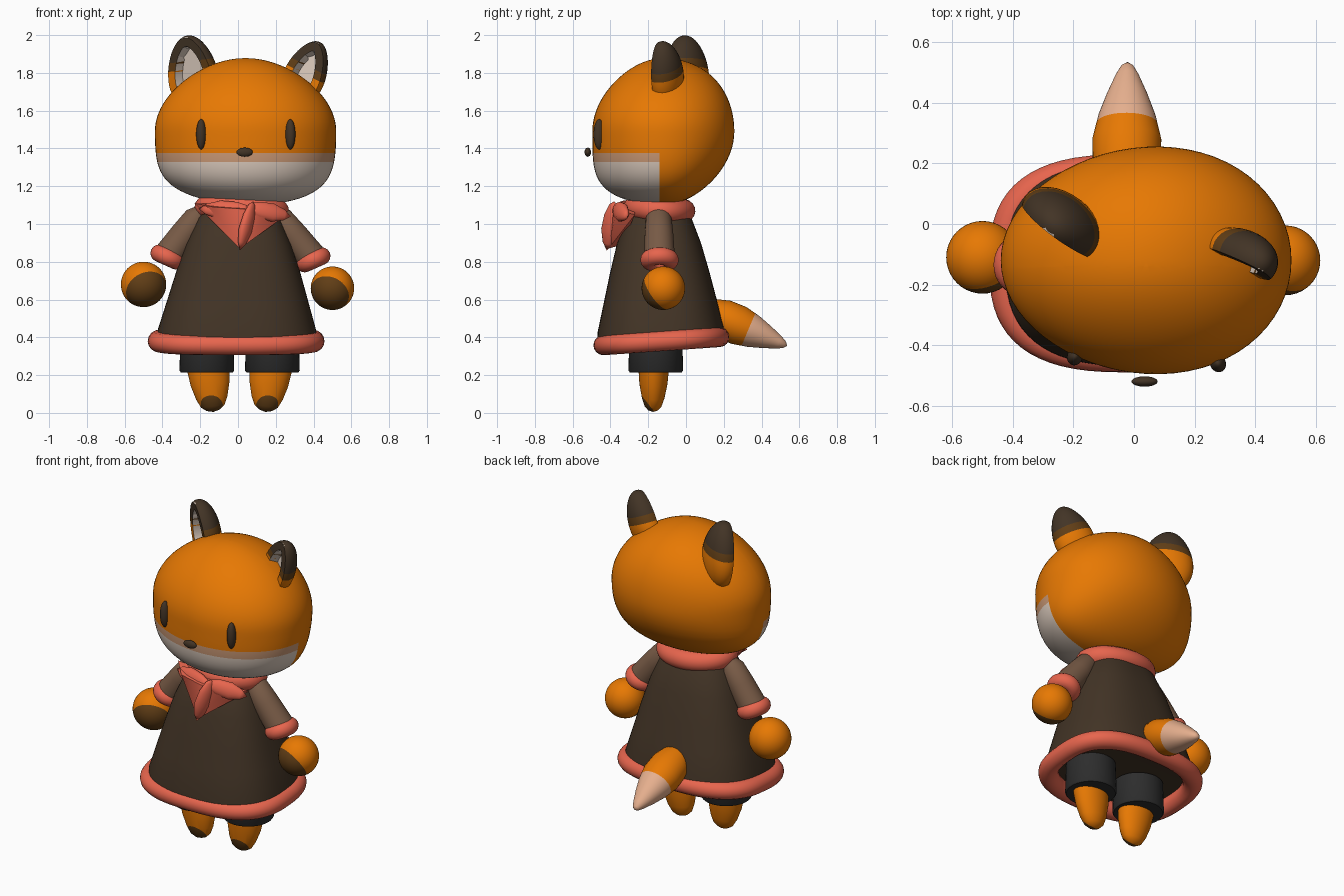
import bpy, bmesh, math
from mathutils import Vector, Matrix

if "Cube" in bpy.data.objects:
    bpy.data.objects.remove(bpy.data.objects["Cube"], do_unlink=True)


def material(name, rgb):
    m = bpy.data.materials.new(name)
    m.use_nodes = True
    m.diffuse_color = (*rgb, 1)
    m.node_tree.nodes["Principled BSDF"].inputs["Base Color"].default_value = (*rgb, 1)
    return m


ORANGE = material("orange_fur", (0.8, 0.19, 0.001))
DARK = material("dark_brown", (0.055, 0.034, 0.019))
SLEEVE = material("sleeve_brown", (0.19, 0.105, 0.062))
CORAL = material("coral", (0.8, 0.13, 0.075))
CHARCOAL = material("charcoal", (0.026, 0.026, 0.026))
CREAM = material("cream", (0.73, 0.61, 0.52))
PINK = material("tail_tan", (0.79, 0.43, 0.27))
PAW = material("paw_brown", (0.12, 0.048, 0.008))
BAND = material("muzzle_tan", (0.6, 0.32, 0.18))
TAU = math.tau


def finish(bm, name, mats, rule=None, cuts=(), angle=40):
    """Cut colour borders, assign materials by rule and link the object."""
    for co, no in cuts:
        bmesh.ops.bisect_plane(bm, geom=bm.verts[:] + bm.edges[:] + bm.faces[:],
                               plane_co=co, plane_no=no, dist=1e-6)
    bmesh.ops.recalc_face_normals(bm, faces=bm.faces[:])
    if rule:
        for f in bm.faces:
            f.material_index = rule(f.calc_center_median())
    mesh = bpy.data.meshes.new(name)
    bm.to_mesh(mesh)
    bm.free()
    for m in mats:
        mesh.materials.append(m)
    ob = bpy.data.objects.new(name, mesh)
    bpy.context.collection.objects.link(ob)
    bpy.ops.object.select_all(action="DESELECT")
    ob.select_set(True)
    bpy.context.view_layer.objects.active = ob
    bpy.ops.object.shade_smooth_by_angle(angle=math.radians(angle))


def skin(bm, loops, closed=False):
    """Bridge equal vertex loops with quads."""
    rows = [[bm.verts.new(p) for p in loop] for loop in loops]
    pairs = list(zip(rows, rows[1:])) + ([(rows[-1], rows[0])] if closed else [])
    for a, b in pairs:
        for i in range(len(a)):
            j = (i + 1) % len(a)
            bm.faces.new((a[i], a[j], b[j], b[i]))
    bmesh.ops.remove_doubles(bm, verts=bm.verts[:], dist=1e-5)


def outline(seg, power):
    """Unit superellipse; power 2 is a circle."""
    turns = [TAU * i / seg for i in range(seg)]
    return [[math.copysign(abs(w) ** (2 / power), w) for w in (math.cos(t), math.sin(t))]
            for t in turns]


def lathe(name, start, end, profile, mats, sy=1, seg=40, power=2, **kw):
    """Profile of (fraction along axis, radius) swept about start-end."""
    start, end = Vector(start), Vector(end)
    axis = end - start
    rot = Vector((0, 0, 1)).rotation_difference(axis)
    loops = [[start + axis * t + rot @ Vector((r * c, r * sy * s, 0))
              for c, s in outline(seg, power)] for t, r in profile]
    bm = bmesh.new()
    skin(bm, loops)
    finish(bm, name, mats, **kw)


def ring(name, centre, rx, ry, tube, axis, mat, seg=64, sides=16, power=2):
    rot = Vector((0, 0, 1)).rotation_difference(Vector(axis))
    loops = [[Vector(centre) + rot @ Vector(((rx + tube * a) * c, (ry + tube * a) * s, tube * b))
              for a, b in outline(sides, 2)] for c, s in outline(seg, power)]
    bm = bmesh.new()
    skin(bm, loops, closed=True)
    finish(bm, name, [mat], angle=60)


def ball(u=40, v=24):
    bm = bmesh.new()
    bmesh.ops.create_uvsphere(bm, u_segments=u, v_segments=v, radius=1)
    return bm


def ellipsoid(name, centre, size, mats, rot=None, **kw):
    bm = ball()
    bm.transform(Matrix.Translation(centre) @ (rot or Matrix()) @ Matrix.Diagonal((*size, 1)))
    finish(bm, name, mats, **kw)


# Head: round crown, full cheeks, receding nape, fuller on its left
bm = ball(64, 48)
for v in bm.verts:
    x, y, z = v.co
    low, high = min(z, 0) ** 2, max(z, 0) ** 2
    wide = 1 + 0.42 * low - 0.13 * high
    deep = 1 + 0.5 * low - 0.15 * high if y < 0 else 1 - 0.15 * low + 0.08 * high
    v.co = (0.04 + 0.48 * x * wide, -0.12 + 0.375 * y * deep * (1 + 0.07 * x),
            1.49 + 0.388 * z - 0.02 * x * low)


def muzzle(p):
    if p.y > -0.14 or p.z > 1.375:
        return 0
    return 1 if p.z < 1.328 else 2


finish(bm, "head", [ORANGE, CREAM, BAND], muzzle,
       [((0, -0.14, 0), (0, 1, 0)), ((0, 0, 1.328), (0, 0, 1)), ((0, 0, 1.375), (0, 0, 1))])

# Face
ellipsoid("nose", (0.035, -0.52, 1.38), (0.043, 0.017, 0.024), [DARK])
for side, x, y in (("right", -0.195, -0.437), ("left", 0.277, -0.46)):
    turn = Matrix.Rotation(x * 1.6, 4, "Z")
    ellipsoid(side + "_eye", (x, y, 1.475), (0.026, 0.03, 0.08), [DARK], turn)


# Ears: scooped half shells with banded tips
def ear(name, centre, size, tip, yaw, roll, pitch):
    bm = ball(32, 24)
    for v in bm.verts:
        v.co.x *= 1 - 0.2 * v.co.z
    bm.transform(Matrix.Diagonal((*size, 1)))
    cut = bmesh.ops.bisect_plane(bm, geom=bm.verts[:] + bm.edges[:] + bm.faces[:],
                                 plane_co=(0, -size[1] * 0.3, 0), plane_no=(0, -1, 0),
                                 clear_outer=True)
    edges = [e for e in cut["geom_cut"] if isinstance(e, bmesh.types.BMEdge)]
    cap = bmesh.ops.edgeloop_fill(bm, edges=edges)["faces"]
    bmesh.ops.recalc_face_normals(bm, faces=bm.faces[:])
    bmesh.ops.inset_region(bm, faces=cap, thickness=0.046)
    wall = bmesh.ops.inset_region(bm, faces=cap, thickness=0.012, depth=-0.05)["faces"]
    for z in (tip, tip - 0.045):
        bmesh.ops.bisect_plane(bm, geom=bm.verts[:] + bm.edges[:] + bm.faces[:],
                               plane_co=(0, 0, z), plane_no=(0, 0, 1))
    scoop = -size[1] * 0.3 + 0.002
    for f in bm.faces:
        p = f.calc_center_median()
        inside = f.normal.y < -0.5 and p.y > scoop
        f.material_index = 3 if inside else 1 if p.z > tip else 2 if p.z > tip - 0.045 else 0
    for f in wall:
        f.material_index = 3
    bm.transform(Matrix.Translation(centre) @ Matrix.Rotation(math.radians(yaw), 4, "Z")
                 @ Matrix.Rotation(math.radians(roll), 4, "Y")
                 @ Matrix.Rotation(math.radians(pitch), 4, "X"))
    finish(bm, name, [ORANGE, DARK, PAW, CREAM])


ear("right_ear", (-0.24, 0.0, 1.8), (0.15, 0.1, 0.2), 0.065, -38, -5, 6)
ear("left_ear", (0.36, -0.11, 1.8), (0.115, 0.09, 0.18), 0.04, -30, 24, -6)

# Dress with a soft square plan, closed below, and a rolled hem
lathe("dress", (-0.005, -0.13, 0.36), (0.01, -0.15, 1.12),
      [(0.07, 0), (0.05, 0.4), (0, 0.425), (0.1, 0.42), (0.3, 0.375), (0.5, 0.33), (0.7, 0.28),
       (0.88, 0.22), (0.97, 0.16), (1, 0)], [DARK], sy=0.8, seg=64, power=2.6)
ring("dress_hem", (-0.01, -0.13, 0.38), 0.415, 0.308, 0.053, (0, -0.07, 1), CORAL, power=2.7)

# Neck scarf: collar, front triangle and knot
ring("scarf_collar", (0.02, -0.14, 1.08), 0.19, 0.13, 0.06, (0.05, 0.08, 1), CORAL)
bm = bmesh.new()
for p in ((-0.23, -0.26, 1.11), (-0.13, -0.37, 1.09), (0.02, -0.4, 1.08), (0.17, -0.37, 1.07),
          (0.26, -0.27, 1.05), (0.01, -0.41, 0.87), (0.01, -0.34, 0.89), (0.02, -0.28, 1.1)):
    bm.verts.new(p)
bmesh.ops.convex_hull(bm, input=bm.verts[:])
finish(bm, "scarf_front", [CORAL], angle=50)
LEAF = [(0, 0), (0.08, 0.025), (0.3, 0.045), (0.6, 0.05), (0.85, 0.03), (1, 0)]
for name, start, end in (("scarf_knot_end", (0.08, -0.38, 1.12), (0.01, -0.42, 0.86)),
                         ("scarf_left_fold", (0.04, -0.38, 1.09), (0.28, -0.31, 1.04)),
                         ("scarf_right_fold", (0.08, -0.38, 1.07), (-0.21, -0.3, 1.08))):
    lathe(name, start, end, LEAF, [CORAL], sy=0.6, seg=20)

# Arms: sleeve, chunky rolled cuff and round paw
for side, s, wrist, hand, r in (("right", -1, (-0.372, -0.135, 0.825), (-0.5, -0.11, 0.68), 0.12),
                                ("left", 1, (0.398, -0.14, 0.81), (0.5, -0.12, 0.66), 0.115)):
    shoulder = Vector((0.19 * s, -0.145, 1.07))
    lathe(side + "_sleeve", shoulder, wrist,
          [(0, 0), (0.03, 0.045), (0.15, 0.068), (0.5, 0.076), (1, 0.082), (0.98, 0)], [SLEEVE])
    ring(side + "_cuff", wrist, 0.05, 0.056, 0.046, (-0.4 * s, 0, 0.9), CORAL, seg=32)
    pad = Vector((-0.3 * s, -0.78, -0.55)).normalized()
    edge = Vector(hand) + pad * 0.045
    ellipsoid(side + "_hand", hand, (r, r, r), [ORANGE, PAW],
              rule=lambda p: int((p - edge).dot(pad) > 0), cuts=[(edge, pad)])

# Legs: short trouser tube and tapered foot with a dark toe
toe, ahead = Vector((0, -0.226, 0.08)), Vector((0, -0.78, -0.62))
for side, x, tip in (("right", -0.165, -0.13), ("left", 0.182, 0.145)):
    lathe(side + "_trouser", (x, -0.16, 0.215), (x, -0.16, 0.4),
          [(0.02, 0), (0, 0.138), (0.05, 0.145), (1, 0.14), (1, 0)], [CHARCOAL])
    lathe(side + "_foot", (tip, -0.175, 0.005), (x, -0.17, 0.3),
          [(0, 0), (0.03, 0.035), (0.1, 0.062), (0.25, 0.083), (0.5, 0.103),
           (0.8, 0.113), (1, 0.113)], [ORANGE, PAW], sy=0.72,
          rule=lambda p: int((p - toe).dot(ahead) > 0 and p.z < 0.12), cuts=[(toe, ahead)])

# Tail with a pale tip
root, end = Vector((-0.025, 0.11, 0.535)), Vector((-0.022, 0.535, 0.355))
axis = (end - root).normalized()
border = root.lerp(end, 0.52)
lathe("tail", root, end,
      [(0, 0), (0.02, 0.085), (0.2, 0.112), (0.4, 0.114), (0.58, 0.095), (0.75, 0.067),
       (0.9, 0.038), (0.97, 0.02), (1, 0)], [ORANGE, PINK], sy=0.92,
      rule=lambda p: int((p - border).dot(axis) > 0), cuts=[(border, axis)])
